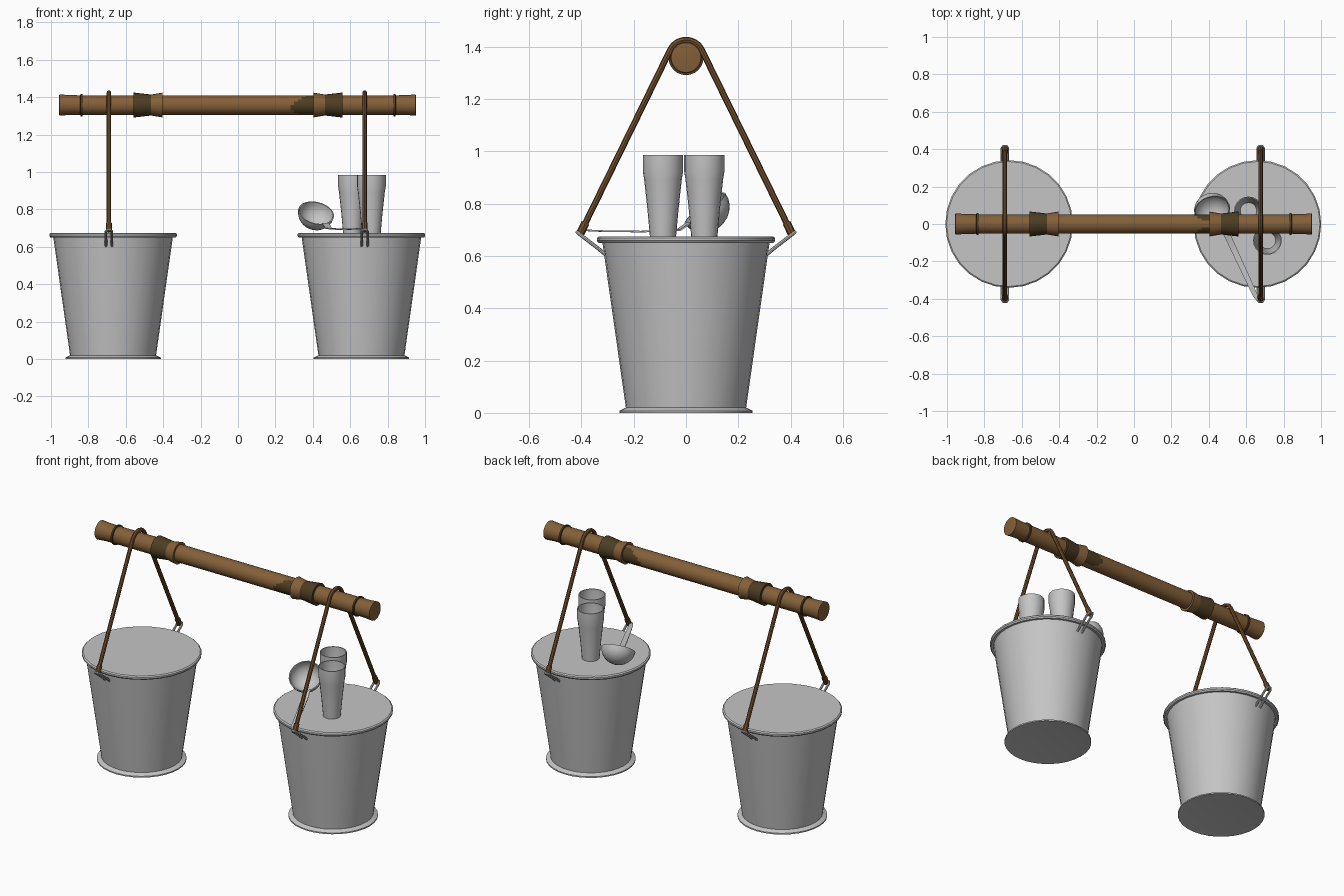
import bpy, bmesh, math
from mathutils import Vector, Matrix

if "Cube" in bpy.data.objects:
    bpy.data.objects.remove(bpy.data.objects["Cube"])


def material(name, rgb):
    m = bpy.data.materials.new(name)
    m.diffuse_color = (*rgb, 1)
    m.use_nodes = True
    m.node_tree.nodes["Principled BSDF"].inputs["Base Color"].default_value = m.diffuse_color
    return m


METAL = material("pale grey metal", (0.56, 0.56, 0.56))
WOOD = material("brown wood", (0.23, 0.115, 0.04))
DARK = material("dark wrapping", (0.075, 0.046, 0.016))
ROPE = material("rope brown", (0.17, 0.08, 0.026))


def add_mesh(name, mesh, *mats):
    obj = bpy.data.objects.new(name, mesh)
    bpy.context.collection.objects.link(obj)
    mesh.materials.clear()
    for m in mats:
        mesh.materials.append(m)
    return obj


def lathe(name, profile, mats, matrix=Matrix(), sides=24):
    """Spin (radius, height) points about local z; radius 0 closes the shape."""
    bm = bmesh.new()
    rings = []
    for r, z in profile:
        if r == 0:
            rings.append([bm.verts.new((0, 0, z))] * sides)
        else:
            rings.append([bm.verts.new((r * math.cos(2 * math.pi * i / sides),
                                        r * math.sin(2 * math.pi * i / sides), z))
                          for i in range(sides)])
    for a, b in zip(rings, rings[1:]):
        for i in range(sides):
            j = (i + 1) % sides
            corners = list(dict.fromkeys((a[i], a[j], b[j], b[i])))
            if len(corners) > 2:
                bm.faces.new(corners)
    bmesh.ops.remove_doubles(bm, verts=bm.verts, dist=1e-5)
    bmesh.ops.recalc_face_normals(bm, faces=bm.faces)
    bm.transform(matrix)
    mesh = bpy.data.meshes.new(name)
    bm.to_mesh(mesh)
    bm.free()
    return add_mesh(name, mesh, *mats)


def tube(name, points, radius, mat):
    """Round rod along a path."""
    cu = bpy.data.curves.new(name, 'CURVE')
    cu.dimensions = '3D'
    cu.bevel_depth = radius
    cu.bevel_resolution = 2
    cu.use_fill_caps = True
    sp = cu.splines.new('POLY')
    sp.points.add(len(points) - 1)
    for p, co in zip(sp.points, points):
        p.co = (*co, 1)
    tmp = bpy.data.objects.new(name + "_path", cu)
    bpy.context.collection.objects.link(tmp)
    dg = bpy.context.evaluated_depsgraph_get()
    mesh = bpy.data.meshes.new_from_object(tmp.evaluated_get(dg))
    bpy.data.objects.remove(tmp)
    return add_mesh(name, mesh, mat)


POLE_Z = 1.358

# Carrying pole, flared at both ends, with a stained patch beside one wrap
xs = [-0.955, -0.9, -0.84, -0.8, -0.5, 0.0] + [0.24 + 0.02 * i for i in range(10)] + [0.8, 0.84, 0.9, 0.95]
prof = [(0, -0.958), (0.045, -0.957)]
prof += [((0.057 if abs(x) > 0.93 else 0.053 if abs(x) > 0.87 else 0.052), x) for x in xs]
prof += [(0.045, 0.952), (0, 0.953)]
along_x = Matrix.Translation((0, 0, POLE_Z)) @ Matrix.Rotation(math.pi / 2, 4, 'Y')
pole = lathe("pole", prof, (WOOD, DARK), along_x, 32)
for f in pole.data.polygons:
    c = f.center
    dz = c.z - POLE_Z
    if 0.27 + 1.4 * abs(dz + 0.012) < c.x < 0.42 and -0.048 < dz < 0.046:
        f.material_index = 1

# Wraps and thin rings round the pole
def collar(name, x0, r0, x1, r1, mat):
    lathe(name, [(0.045, x0), (r0, x0), (r1, x1), (0.045, x1)], (mat,), along_x, 24)

for side, s in (("left", -1), ("right", 1)):
    collar(side + "_dark_wrap", s * 0.56, 0.067, s * 0.465, 0.056, DARK)
    collar(side + "_wood_collar", s * 0.465, 0.056, s * 0.405, 0.066, WOOD)
    lathe(side + "_pole_ring", [(0.05, s * 0.83), (0.06, s * 0.832),
                                (0.06, s * 0.842), (0.05, s * 0.844)], (DARK,), along_x)

# Buckets with lids, ropes and handle ears
for side, bx, rx in (("left", -0.668, -0.69), ("right", 0.66, 0.677)):
    at = Matrix.Translation((bx, 0, 0))
    lathe(side + "_bucket", [(0, 0.004), (0.225, 0.004), (0.255, 0), (0.255, 0.008), (0.23, 0.02),
                             (0.318, 0.64), (0.32, 0.655)], (METAL,), at, 32)
    lathe(side + "_lid", [(0.31, 0.652), (0.335, 0.65), (0.341, 0.658), (0.341, 0.668),
                          (0.334, 0.674), (0, 0.674)], (METAL,), at, 28)

    # Rope hung over the pole
    arc = [(rx, 0.067 * math.cos(math.radians(a)), POLE_Z + 0.067 * math.sin(math.radians(a)))
           for a in range(26, 155, 8)]
    path = [(rx, 0.402, 0.69)] + arc + [(rx, -0.402, 0.69)]
    tube(side + "_rope", path, 0.012, ROPE)

    for end, s in (("back", 1), ("front", -1)):
        # Bent metal loop the rope is tied to
        loop = [(-0.016, 0.308, 0.605), (-0.016, 0.335, 0.628), (-0.016, 0.405, 0.682),
                (-0.009, 0.416, 0.691), (0.009, 0.416, 0.691),
                (0.016, 0.405, 0.682), (0.016, 0.335, 0.628), (0.016, 0.308, 0.605)]
        tube(f"{side}_{end}_ear", [(rx + x, s * y, z) for x, y, z in loop], 0.007, METAL)
        # Knot
        d = Vector((0, -s * 0.34, 0.7)).normalized()
        p = Vector((rx, s * 0.406, 0.682))
        tube(f"{side}_{end}_knot", [p, p + d * 0.05], 0.016, ROPE)

# Two tall hollow cups
cup = [(0, 0), (0.05, 0), (0.06, 0.11), (0.072, 0.22), (0.077, 0.25), (0.077, 0.312),
       (0.071, 0.312), (0.071, 0.25), (0.066, 0.22), (0.054, 0.11), (0.044, 0.012), (0, 0.012)]
for n, (x, y) in (("back", (0.612, 0.07)), ("front", (0.713, -0.088))):
    lathe(n + "_cup", cup, (METAL,), Matrix.Translation((x, y, 0.673)), 20)

# Ladle bowl, tipped forward
bowl = []
for r, angles in ((0.098, range(0, 91, 15)), (0.092, range(90, -1, -15))):
    bowl += [(0 if a == 90 else r * math.cos(math.radians(a)),
              -0.92 * r * math.sin(math.radians(a))) for a in angles]
bowl.append(bowl[0])
tilt = Vector((0.2, -0.6, 0.77)).to_track_quat('Z', 'Y').to_matrix().to_4x4()
lathe("ladle_bowl", bowl, (METAL,), Matrix.Translation((0.418, 0.072, 0.781)) @ tilt, 20)

# Ladle handle: flat strap with a narrowed hook end
stations = [(0.468, 0.01, 0.722, 0.02), (0.485, -0.03, 0.695, 0.018), (0.55, -0.17, 0.69, 0.016),
            (0.62, -0.32, 0.692, 0.014), (0.65, -0.385, 0.695, 0.012), (0.662, -0.408, 0.69, 0.007)]
bm = bmesh.new()
across = Vector((0.91, 0.41, 0))
rows = [[bm.verts.new(Vector((x, y, z + h)) + across * k * w)
         for k, h in ((-1, 0), (1, 0), (1, 0.006), (-1, 0.006))] for x, y, z, w in stations]
for a, b in zip(rows, rows[1:]):
    for i in range(4):
        j = (i + 1) % 4
        bm.faces.new((a[i], a[j], b[j], b[i]))
bm.faces.new(rows[0])
bm.faces.new(rows[-1])
bmesh.ops.recalc_face_normals(bm, faces=bm.faces)
strap = bpy.data.meshes.new("ladle_handle")
bm.to_mesh(strap)
bm.free()
add_mesh("ladle_handle", strap, METAL)

# Smooth shading with sharp rims kept
for o in bpy.data.objects:
    o.select_set(True)
bpy.context.view_layer.objects.active = pole
bpy.ops.object.shade_smooth_by_angle(angle=math.radians(35))
